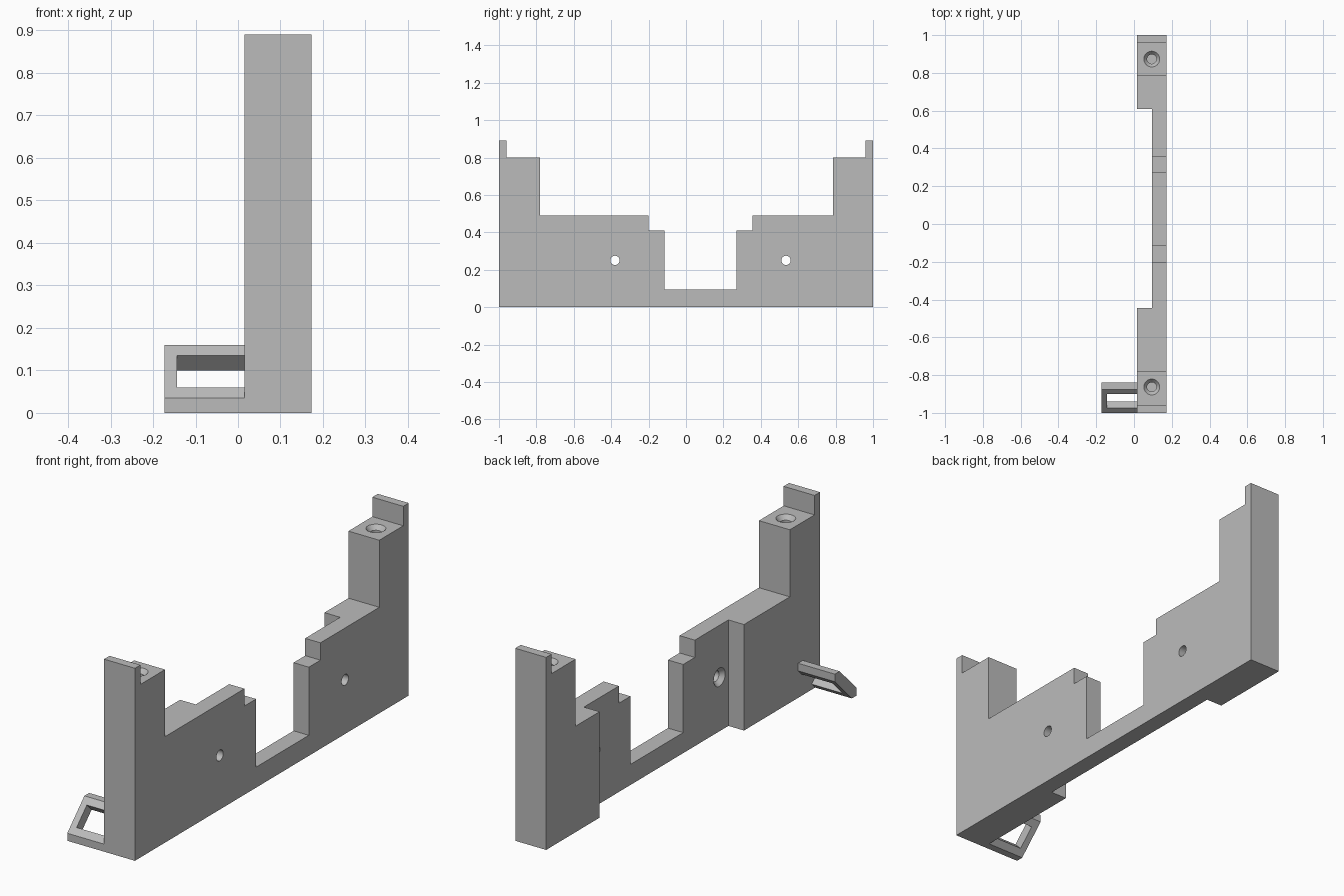
import bpy
import bmesh
from math import pi
from mathutils import Matrix, Vector

cube = bpy.data.objects.get("Cube")
if cube:
    bpy.data.objects.remove(cube, do_unlink=True)

grey = bpy.data.materials.new("light grey")
grey.use_nodes = True
colour = (0.5, 0.5, 0.5, 1)
grey.diffuse_color = colour
grey.node_tree.nodes["Principled BSDF"].inputs["Base Color"].default_value = colour


def make_object(name, bm):
    bmesh.ops.recalc_face_normals(bm, faces=bm.faces)
    mesh = bpy.data.meshes.new(name)
    bm.to_mesh(mesh)
    bm.free()
    mesh.materials.append(grey)
    obj = bpy.data.objects.new(name, mesh)
    bpy.context.collection.objects.link(obj)
    return obj


def extrude_x(name, profile, x0, x1):
    """Solid from a (y, z) outline swept along x."""
    bm = bmesh.new()
    face = bm.faces.new([bm.verts.new((x0, y, z)) for y, z in profile])
    swept = bmesh.ops.extrude_face_region(bm, geom=[face])["geom"]
    verts = [g for g in swept if isinstance(g, bmesh.types.BMVert)]
    bmesh.ops.translate(bm, verts=verts, vec=(x1 - x0, 0, 0))
    return make_object(name, bm)


def screw_cutter(name, mouth, turn, depth):
    """Countersunk hole, lathed about z, entering downwards at the mouth."""
    bm = bmesh.new()
    points = [(0, 0.01), (0.042, 0.01), (0.042, 0), (0.025, -0.02), (0.025, -depth), (0, -depth)]
    verts = [bm.verts.new((r, 0, z)) for r, z in points]
    edges = [bm.edges.new(pair) for pair in zip(verts, verts[1:])]
    bmesh.ops.spin(bm, geom=verts + edges, cent=(0, 0, 0), axis=(0, 0, 1),
                   angle=2 * pi, steps=32)
    bmesh.ops.remove_doubles(bm, verts=bm.verts, dist=0.0001)
    bm.transform(Matrix.Translation(Vector(mouth)) @ Matrix.Rotation(turn, 4, "Y"))
    return make_object(name, bm)


def cut(target, cutter):
    mod = target.modifiers.new(cutter.name, "BOOLEAN")
    mod.operation = "DIFFERENCE"
    mod.solver = "EXACT"
    mod.object = cutter
    cutter.hide_render = True
    cutter.hide_set(True)
    cutter.display_type = "WIRE"


# Stepped wall with a tall post at each end
BACK, WEB, FACE = 0.015, 0.095, 0.173
wall = extrude_x("stepped_bracket", [
    (-1, 0), (1, 0), (1, 0.89), (0.96, 0.89), (0.96, 0.8), (0.785, 0.8),
    (0.785, 0.49), (0.355, 0.49), (0.355, 0.41), (0.27, 0.41), (0.27, 0.095),
    (-0.115, 0.095), (-0.115, 0.41), (-0.2, 0.41), (-0.2, 0.49),
    (-0.78, 0.49), (-0.78, 0.8), (-0.96, 0.8), (-0.96, 0.89), (-1, 0.89)], BACK, FACE)

# Thinned middle section
cut(wall, extrude_x("recess_cutter", [(-0.445, -0.1), (0.61, -0.1), (0.61, 1), (-0.445, 1)],
                    BACK - 0.1, WEB))

# Countersunk screw holes through the web and down into the posts
for y in (-0.38, 0.535):
    cut(wall, screw_cutter("web_hole_cutter", (WEB, y, 0.25), -pi / 2, 0.15))
for y in (-0.863, 0.873):
    cut(wall, screw_cutter("post_hole_cutter", (0.094, y, 0.8), 0, 0.2))

# Slanted loop on the side of the front post
loop = extrude_x("slanted_loop", [(-1, 0), (-1, 0.035), (-0.875, 0.16), (-0.84, 0.16),
                                  (-0.84, 0.125), (-0.965, 0)], -0.173, BACK)
cut(loop, extrude_x("loop_slot_cutter", [(-0.995, 0.08), (-0.92, 0.155), (-0.845, 0.08),
                                         (-0.92, 0.005)], -0.143, BACK + 0.05))

# Bake the cuts, drop the cutters and keep sharp edges
bpy.context.view_layer.update()
graph = bpy.context.evaluated_depsgraph_get()
for obj in (wall, loop):
    baked = bpy.data.meshes.new_from_object(obj.evaluated_get(graph))
    obj.modifiers.clear()
    obj.data = baked
for obj in list(bpy.data.objects):
    if "_cutter" in obj.name:
        bpy.data.objects.remove(obj, do_unlink=True)
bpy.ops.object.select_all(action="DESELECT")
for obj in (wall, loop):
    obj.select_set(True)
bpy.context.view_layer.objects.active = wall
bpy.ops.object.shade_smooth_by_angle(angle=pi / 6)
